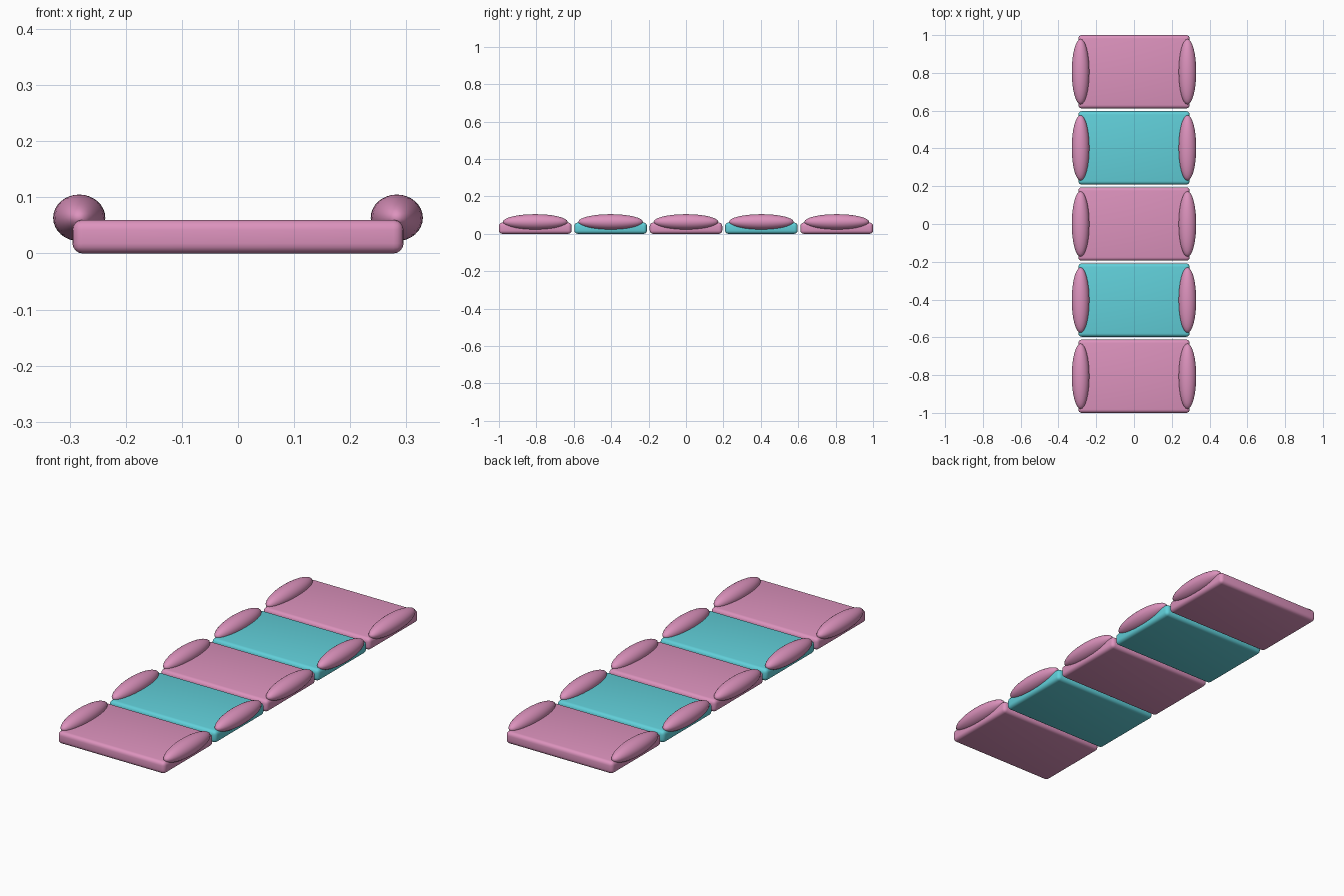
import bpy

if "Cube" in bpy.data.objects:
    bpy.data.objects.remove(bpy.data.objects["Cube"])

PITCH, LENGTH, WIDTH, THICK = 0.403, 0.388, 0.59, 0.06


def material(name, rgb):
    m = bpy.data.materials.new(name)
    m.diffuse_color = (*rgb, 1)
    m.use_nodes = True
    m.node_tree.nodes["Principled BSDF"].inputs["Base Color"].default_value = m.diffuse_color
    return m


pink = material("pink", (0.72, 0.29, 0.51))
teal = material("turquoise", (0.12, 0.63, 0.70))


def finish(obj, name, mat):
    obj.name = name
    obj.data.materials.append(mat)
    bpy.ops.object.shade_smooth()


for i in range(5):
    y = (i - 2) * PITCH

    # Rounded flat panel, alternating colours
    bpy.ops.mesh.primitive_cube_add(size=1, location=(0, y, THICK / 2))
    panel = bpy.context.object
    panel.scale = (WIDTH, LENGTH, THICK)
    bpy.ops.object.transform_apply(location=False, rotation=False, scale=True)
    bevel = panel.modifiers.new("rounded_edges", 'BEVEL')
    bevel.width = 0.018
    bevel.segments = 4
    finish(panel, f"panel_{i + 1}", teal if i % 2 else pink)

    # Long oval bumpers on both sides
    for side, label in ((-1, "left"), (1, "right")):
        bpy.ops.mesh.primitive_uv_sphere_add(segments=32, ring_count=16, radius=1,
                                             location=(side * 0.283, y, 0.0635))
        bumper = bpy.context.object
        bumper.scale = (0.0465, 0.173, 0.0415)
        bpy.ops.object.transform_apply(location=False, rotation=False, scale=True)
        finish(bumper, f"{label}_bumper_{i + 1}", pink)
